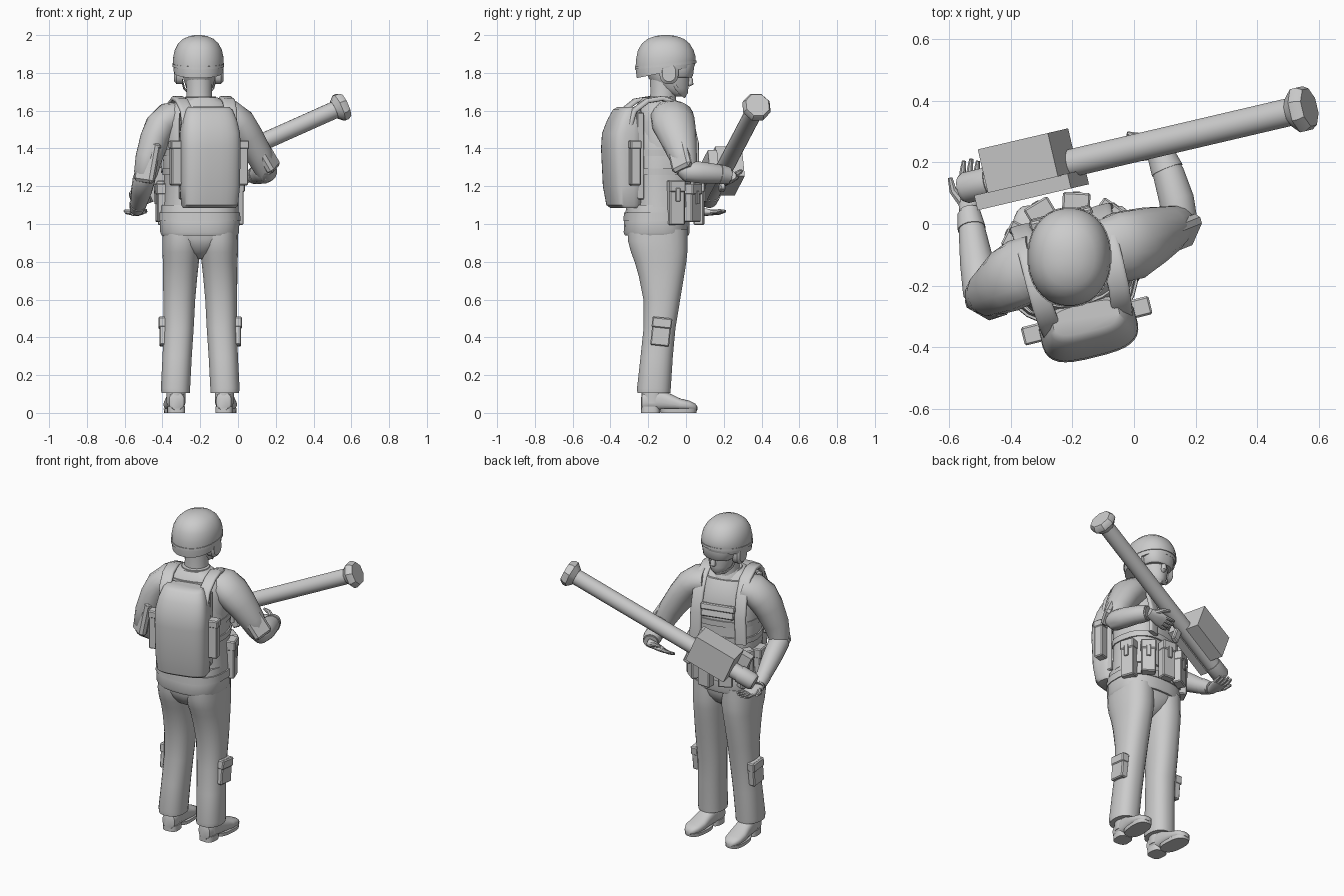
import bpy, bmesh
from math import sin, cos, pi, radians, copysign
from mathutils import Vector, Matrix

I = Matrix.Identity(4)
# torso frame: the upper body is turned 14 degrees
T = Matrix.Translation((-0.2, -0.13, 0)) @ Matrix.Rotation(radians(14), 4, 'Z')


def finish(name, bm, angle=38):
    bmesh.ops.recalc_face_normals(bm, faces=bm.faces)
    me = bpy.data.meshes.new(name)
    bm.to_mesh(me)
    bm.free()
    ob = bpy.data.objects.new(name, me)
    bpy.context.collection.objects.link(ob)
    bpy.ops.object.select_all(action='DESELECT')
    ob.select_set(True)
    bpy.context.view_layer.objects.active = ob
    bpy.ops.object.shade_smooth_by_angle(angle=radians(angle))
    return ob


def unit_ring(n, p):
    out = []
    for i in range(n):
        a = 2 * pi * (i + .5) / n
        c, s = cos(a), sin(a)
        out.append((copysign(abs(c) ** (2 / p), c), copysign(abs(s) ** (2 / p), s)))
    return out


def skin(name, rings, M=I):
    bm = bmesh.new()
    vs = [[bm.verts.new(M @ Vector(v)) for v in r] for r in rings]
    n = len(vs[0])
    for a, b in zip(vs, vs[1:]):
        for i in range(n):
            bm.faces.new((a[i], a[(i + 1) % n], b[(i + 1) % n], b[i]))
    bm.faces.new(vs[0])
    bm.faces.new(vs[-1])
    return finish(name, bm)


def loft(name, secs, M=I, p=2, n=24):
    """Sections (z, cx, cy, rx, ry[, tilt]) stacked upwards."""
    rings = []
    for z, cx, cy, rx, ry, *t in secs:
        tilt = t[0] if t else 0
        rings.append([(cx + rx * u, cy + ry * v, z + tilt * ry * v) for u, v in unit_ring(n, p)])
    return skin(name, rings, M)


def tube(name, pts, radii, side=(0, 0, 1), M=I, p=2, n=16):
    """Sweep along points; radii are r or (r along side, r across)."""
    pts = [Vector(q) for q in pts]
    rings = []
    for i, q in enumerate(pts):
        t = (pts[min(i + 1, len(pts) - 1)] - pts[max(i - 1, 0)]).normalized()
        s = Vector(side)
        s = (s - t * s.dot(t)).normalized()
        w = t.cross(s)
        r = radii[i]
        a, b = r if isinstance(r, tuple) else (r, r)
        rings.append([q + s * a * u + w * b * v for u, v in unit_ring(n, p)])
    return skin(name, rings, M)


def box(name, loc, size, M=I, rz=0, bevel=.006):
    bm = bmesh.new()
    bmesh.ops.create_cube(bm, size=1)
    bmesh.ops.scale(bm, vec=size, verts=bm.verts)
    if bevel:
        bmesh.ops.bevel(bm, geom=bm.edges[:], offset=bevel, segments=1, affect='EDGES')
    bm.transform(M @ Matrix.Translation(loc) @ Matrix.Rotation(rz, 4, 'Z'))
    return finish(name, bm, 25)


def frame(origin, along, normal):
    y = Vector(along).normalized()
    z = Vector(normal)
    z = (z - y * z.dot(y)).normalized()
    R = Matrix((y.cross(z), y, z)).transposed().to_4x4()
    return Matrix.Translation(origin) @ R


def hand(name, wrist, along, normal, thumb):
    M = frame(wrist, along, normal)
    tube(name + "_palm", [(0, -.02, 0), (0, .02, 0), (0, .06, 0), (0, .09, 0)],
         [(.026, .022), (.034, .022), (.042, .018), (.04, .013)], (1, 0, 0), M, 2.6)
    for i, ln in enumerate((.058, .072, .076, .066)):
        x = thumb * (-.031 + .0205 * i)
        tube(f"{name}_finger_{i}", [(x, .08, 0), (x * 1.1, .08 + ln * .55, .003), (x * 1.1, .08 + ln, .012)],
             [.0115, .0105, .007], (1, 0, 0), M, 2, 8)
    tube(name + "_thumb", [(thumb * .022, .015, 0), (thumb * .055, .045, .008), (thumb * .07, .085, .016)],
         [.017, .013, .008], (0, 0, 1), M, 2, 8)


# trousers, boots and leg pockets, mirrored about x = -0.2
for tag, s in (("left", -1), ("right", 1)):
    L = Matrix.Translation((-.2, 0, 0))
    loft(tag + "_trouser_leg", [(z, s * x, y, rx, ry) for z, x, y, rx, ry in (
        (.105, .13, -.17, .076, .088), (.13, .131, -.17, .078, .09), (.3, .122, -.155, .078, .086),
        (.45, .114, -.14, .08, .085), (.6, .111, -.128, .085, .098), (.72, .106, -.13, .091, .12),
        (.8, .102, -.135, .096, .138), (.85, .1, -.142, .101, .15), (.91, .098, -.15, .103, .158),
        (.97, .097, -.15, .103, .158))], L, 2.3)
    B = Matrix.Translation((-.2 + s * .134, -.09, 0)) @ Matrix.Rotation(radians(-4 * s), 4, 'Z')
    loft(tag + "_boot", [(y, 0, -h - .014, w, h) for y, h, w in (
        (-.148, .034, .026), (-.14, .046, .04), (-.1, .055, .048), (-.04, .054, .048), (.01, .043, .051),
        (.06, .031, .056), (.11, .025, .05), (.138, .018, .034), (.15, .01, .016))],
         B @ Matrix.Rotation(radians(-90), 4, 'X'), 2.6)
    loft(tag + "_boot_heel", [(0, 0, -.097, .047, .05), (.035, 0, -.097, .047, .05)], B, 3)
    loft(tag + "_boot_sole", [(0, 0, .05, .053, .095), (.022, 0, .05, .055, .1)], B, 2.6)
    loft(tag + "_boot_shaft", [(.05, 0, -.085, .05, .06), (.17, 0, -.085, .052, .06)], B)
    K = L @ Matrix.Translation((s * .194, -.132, .43)) @ Matrix.Rotation(radians(-6), 4, 'X')
    box(tag + "_leg_pocket", (0, 0, 0), (.045, .1, .15), K)
    box(tag + "_leg_pocket_flap", (s * .003, 0, .047), (.05, .106, .055), K)
loft("trouser_seat", [(.815, -.2, -.145, .03, .06), (.85, -.2, -.152, .08, .118), (.89, -.2, -.152, .14, .145),
                      (.92, -.2, -.153, .18, .155), (.97, -.2, -.152, .197, .16)], p=2.4)

# jacket hem, belt, torso and vest
loft("jacket_hem", [(.94, -.203, -.155, .203, .17), (.955, -.203, -.155, .21, .176), (1.02, -.203, -.155, .212, .174),
                    (1.1, -.203, -.15, .205, .165)], p=2.5)
loft("belt", [(1.015, -.203, -.153, .217, .179), (1.06, -.203, -.153, .216, .177)], p=2.5)
loft("torso", [(1.05, 0, -.01, .195, .145), (1.25, 0, -.01, .185, .14), (1.42, 0, -.01, .2, .145),
               (1.54, 0, -.015, .2, .135), (1.6, 0, -.02, .18, .118), (1.64, 0, -.025, .14, .095),
               (1.67, 0, -.02, .085, .075)], T, 2.4)
loft("vest", [(1.09, 0, -.008, .2, .157), (1.25, 0, -.008, .192, .154), (1.4, 0, -.005, .198, .158),
              (1.49, 0, -.005, .178, .156), (1.58, 0, -.012, .15, .135), (1.625, 0, -.02, .14, .115)], T, 2.7)
for i, z in enumerate((1.26, 1.36)):
    loft(f"vest_strap_{i}", [(z, 0, -.006, .2, .165), (z + .035, 0, -.006, .202, .166)], T, 2.6)
loft("collar", [(1.61, 0, .0, .098, .09), (1.66, 0, -.005, .088, .082), (1.675, 0, -.01, .08, .075)], T)
C = T @ Matrix.Translation((0, .152, 1.455)) @ Matrix.Rotation(radians(12), 4, 'X')
box("chest_panel", (0, 0, 0), (.2, .03, .08), C)
box("chest_panel_flap", (0, .005, .02), (.21, .03, .04), C)

# waist pouches around the front of the vest
for i, d in enumerate((-84, -50, -17, 17, 50, 84)):
    a = radians(d)
    P = T @ Matrix.Translation((.205 * sin(a), .19 * cos(a) + .008, 0)) @ Matrix.Rotation(-a, 4, 'Z')
    h = .23 if i % 2 else .2
    box(f"pouch_{i}", (0, 0, 1.11), (.085, .055, h), P)
    box(f"pouch_flap_{i}", (0, .005, 1.085 + h / 2), (.09, .058, .06), P)
    box(f"pouch_tab_{i}", (0, .032, 1.04 + h / 2), (.025, .01, .07), P, bevel=.002)

# backpack with side pockets and shoulder straps
loft("backpack", [(1.085, 0, -.2, .14, .062), (1.1, 0, -.205, .15, .078), (1.2, 0, -.21, .158, .092),
                  (1.4, 0, -.215, .16, .097), (1.48, 0, -.212, .158, .095), (1.55, 0, -.2, .145, .08),
                  (1.605, 0, -.188, .125, .062), (1.62, 0, -.18, .11, .045)], T, 3.2, 32)
box("pack_back_plate", (0, -.15, 1.36), (.3, .04, .46), T)
for tag, s in (("left", -1), ("right", 1)):
    box(tag + "_pack_pocket", (s * .18, -.19, 1.32), (.058, .055, .23), T)
    box(tag + "_pack_pocket_flap", (s * .182, -.19, 1.42), (.064, .061, .045), T)
    tube(tag + "_shoulder_strap", [(s * .115, -.21, 1.5), (s * .12, -.18, 1.6), (s * .128, -.11, 1.652),
                                   (s * .13, -.03, 1.665), (s * .13, .06, 1.635), (s * .132, .12, 1.55),
                                   (s * .135, .152, 1.43), (s * .14, .152, 1.27)],
         [(.034, .013)] * 8, (1, 0, 0), T, 4)

# neck, head, goggles and helmet
loft("neck", [(1.6, -.205, -.125, .075, .075), (1.7, -.205, -.12, .067, .068), (1.8, -.205, -.12, .07, .075)])
loft("head", [(1.675, -.205, -.035, .03, .03), (1.69, -.205, -.05, .05, .06), (1.72, -.205, -.07, .07, .083),
              (1.77, -.205, -.09, .085, .108), (1.83, -.205, -.1, .095, .12), (1.9, -.205, -.1, .09, .115)])
tube("nose", [(-.205, .01, 1.80), (-.205, .022, 1.765), (-.205, .023, 1.745), (-.205, .01, 1.737)],
     [.01, .014, .018, .012], (1, 0, 0), n=10)
loft("goggles", [(1.775, -.205, -.055, .085, .085), (1.785, -.205, -.055, .095, .093),
                 (1.84, -.205, -.055, .103, .1), (1.855, -.205, -.055, .1, .098)], p=2.5)
loft("helmet", [(1.803, -.21, -.108, .13, .153, .2), (1.84, -.21, -.108, .134, .16, .1),
                (1.88, -.21, -.107, .134, .158, .05), (1.92, -.21, -.107, .126, .148), (1.955, -.21, -.107, .108, .127),
                (1.98, -.21, -.107, .082, .097), (1.995, -.21, -.107, .045, .055), (2.0, -.21, -.107, .015, .02)],
     p=2.15, n=32)
loft("helmet_band", [(1.835, -.21, -.108, .137, .163, .1), (1.85, -.21, -.108, .137, .163, .1)], p=2.15, n=32)
for tag, s in (("left", -1), ("right", 1)):
    x = -.208
    tube(tag + "_ear_cup", [(x + s * .085, -.09, 1.8), (x + s * .118, -.09, 1.8), (x + s * .13, -.09, 1.8)],
         [(.06, .05), (.06, .05), (.045, .036)], p=2.5)
    tube(tag + "_chin_strap", [(x + s * .09, -.08, 1.77), (x + s * .078, -.05, 1.72), (x + s * .045, -.02, 1.685),
                               (x, -.005, 1.675)], [(.005, .01)] * 4, (1, 0, 0), n=8)

# arms, elbow pads and hands
tube("left_upper_arm", [(-.31, -.13, 1.575), (-.365, -.155, 1.56), (-.41, -.18, 1.515), (-.44, -.2, 1.45),
                        (-.472, -.222, 1.35), (-.488, -.23, 1.27), (-.495, -.21, 1.22)],
     [(.1, .075), (.11, .085), (.108, .085), (.095, .08), (.08, .072), .064, .045], (0, 1, 0))
tube("left_forearm", [(-.49, -.25, 1.265), (-.497, -.22, 1.24), (-.51, -.13, 1.18), (-.525, -.03, 1.115),
                      (-.535, .045, 1.075)], [.04, .06, .056, .045, .034])
tube("left_cuff", [(-.528, -.015, 1.107), (-.536, .035, 1.078)], [.046, .038])
tube("right_upper_arm", [(-.1, -.085, 1.58), (-.045, -.075, 1.57), (.005, -.065, 1.53), (.055, -.042, 1.46),
                         (.11, -.018, 1.37), (.14, 0, 1.3), (.15, .02, 1.25)],
     [(.1, .08), (.115, .088), (.115, .09), (.1, .082), (.078, .073), .062, .042], (0, 1, 0))
tube("right_forearm", [(.15, -.03, 1.295), (.15, .005, 1.28), (.138, .08, 1.272), (.112, .165, 1.265), (.085, .23, 1.255)],
     [.038, .058, .058, .052, .04])
tube("right_cuff", [(.108, .175, 1.264), (.088, .225, 1.256)], [.054, .046])
for tag, pos, ax, nm in (("left", (-.485, -.275, 1.33), (-.17, -.06, -.95), (-.5, -.87, 0)),
                         ("right", (.148, -.045, 1.385), (.5, .2, -.85), (.8, -.5, .3))):
    E = frame(pos, ax, nm)
    box(tag + "_arm_pad", (0, 0, -.012), (.115, .22, .05), E, bevel=.015)
    box(tag + "_arm_pad_rim", (0, -.09, -.018), (.122, .03, .046), E, bevel=.01)
hand("left_hand", (-.54, .055, 1.065), (.15, 1, -.05), (-.1, .1, 1), -1)
hand("right_hand", (.07, .24, 1.25), (-1, .02, -.22), (0, -.5, .85), 1)

# launcher: y runs along the tube, x towards the body, z up
G = frame((-.55, .117, 1.13), (1.12, .262, .5), (0, 0, 1))
tube("launch_tube", [(0, .02, 0), (0, 1.2, 0)], [.046, .046], M=G, n=20)
tube("rear_cap", [(0, -.01, 0), (0, .005, 0), (0, .09, 0)], [.043, .051, .051], M=G, n=20)
tube("muzzle_flare", [(0, 1.185, 0), (0, 1.215, 0), (0, 1.235, 0), (0, 1.255, 0)], [.05, .078, .078, .066], M=G, n=8)
box("sight_box", (-.04, .262, .05), (.145, .255, .17), G, bevel=0)
box("sight_side_slab", (.055, .242, .03), (.05, .34, .15), G, bevel=0)
box("trigger_grip", (.02, .40, -.075), (.03, .045, .1), G)
